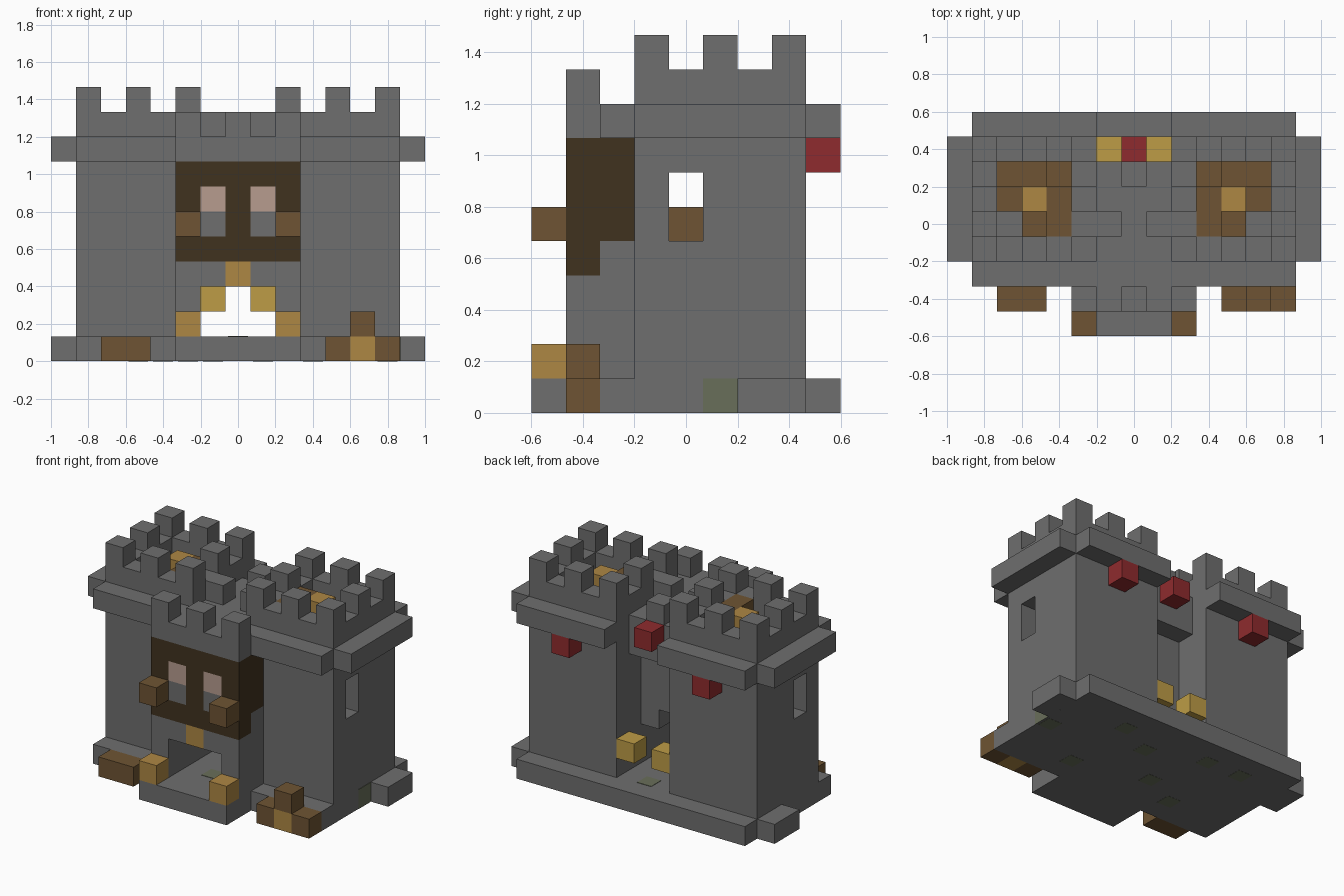
import bpy, bmesh
from mathutils import Vector

cube = bpy.data.objects.get("Cube")
if cube:
    bpy.data.objects.remove(cube, do_unlink=True)

U = 2 / 15          # edge of one block
W, D = 15, 9        # blocks across and deep


def material(name, hex_colour):
    srgb = [int(hex_colour[i:i + 2], 16) / 255 for i in (0, 2, 4)]
    rgba = [((c + 0.055) / 1.055) ** 2.4 for c in srgb] + [1]
    m = bpy.data.materials.new(name)
    m.use_nodes = True
    m.diffuse_color = rgba
    m.node_tree.nodes["Principled BSDF"].inputs["Base Color"].default_value = rgba
    return m


stone = material("grey stone", "6e6e6e")
timber = material("dark timber", "40321f")
wood = material("brown wood", "6e5433")
straw = material("golden wood", "ae8744")
lamp = material("yellow lamp", "bd9c46")
cloth = material("red cloth", "8f2b2e")
pane = material("pink pane", "b79c8f")
moss = material("moss stone", "696f5a")


def part(name, mat, boxes, mirror=False):
    """One object from boxes (x, y, z, width, depth, height) in block units."""
    if mirror:
        boxes = boxes + [(W - x - w, y, z, w, d, h) for x, y, z, w, d, h in boxes]
    bm = bmesh.new()
    for x, y, z, w, d, h in boxes:
        verts = bmesh.ops.create_cube(bm, size=1)["verts"]
        for v in verts:
            v.co = Vector(((x + w * (v.co.x + .5) - W / 2) * U,
                           (y + d * (v.co.y + .5) - D / 2) * U,
                           (z + h * (v.co.z + .5)) * U))
    mesh = bpy.data.meshes.new(name)
    bm.to_mesh(mesh)
    bm.free()
    mesh.materials.append(mat)
    obj = bpy.data.objects.new(name, mesh)
    bpy.context.collection.objects.link(obj)
    return obj


# Foundation with porch and side blocks
part("foundation", stone, [(1, 2, 0, 13, 7, 1), (5, 0, 0, 5, 2, 1),
                           (0, 6, 0, 1, 2, 1), (14, 6, 0, 1, 2, 1)])

# Hollow towers: front and back walls, then side walls with openings
part("tower_walls", stone, [(1, 3, 1, 5, 1, 9), (1, 7, 1, 5, 1, 9)], True)


def side_wall(x, top):
    return [(x, 4, 1, 1, 1, 4), (x, 4, top, 1, 1, 10 - top), (x, 5, 1, 1, 2, 9)]


part("tower_side_walls", stone, side_wall(1, 7) + side_wall(5, 8), True)
part("tower_floors", stone, [(2, 4, 4, 3, 3, 1)], True)
part("tower_ledges", stone, [(1, 2, 8, 4, 1, 1), (1, 8, 8, 5, 1, 1),
                             (0, 3, 8, 1, 5, 1)], True)
part("tower_merlons", stone, [(x, y, 10, 1, 1, 1) for x in (1, 3, 5)
                              for y in (3, 5, 7) if (x, y) != (3, 5)], True)

# Spiral stairs around a post
part("stair_posts", straw, [(3, 5, 5, 1, 1, 5)], True)
steps = [(3, 4, 5), (2, 5, 6), (2, 6, 7), (3, 6, 7), (4, 6, 8), (4, 5, 9), (4, 4, 9)]
part("stair_steps", wood, [(x, y, z, 1, 1, 1) for x, y, z in steps], True)

# Gatehouse: legs, arch shoulders, room and roof
part("gate_legs", stone, [(5, 1, 1, 1, 2, 3), (5, 2, 4, 1, 1, 1)], True)
part("arch_shoulders", stone, [(6, 1, 3, 1, 5, 1)], True)
part("arch_keystone", straw, [(7, 1, 3, 1, 1, 1)])
part("gate_room", stone, [(6, 2, 4, 3, 4, 1), (6, 5, 5, 3, 1, 3),
                          (6, 6, 7, 3, 1, 1)])
part("gate_roof", stone, [(5, 1, 8, 5, 2, 1), (6, 3, 8, 3, 4, 1)])
part("gate_merlons", stone, [(x, 1, 9, 1, 1, 1) for x in (5, 7, 9)]
     + [(7, 6, 9, 1, 1, 1)])
part("roof_steps", stone, [(6, 4, 9, 1, 1, 1)], True)

# Timber front with windows
part("timber_front", timber, [(5, 1, 4, 5, 1, 1), (5, 1, 7, 5, 1, 1)]
     + [(x, 1, 5, 1, 1, 2) for x in (5, 7, 9)])
part("timber_sides", timber, [(5, 2, 5, 1, 1, 3)], True)
part("window_panes", pane, [(6, 1, 6, 1, 1, 1)], True)
part("window_sills", stone, [(6, 1, 5, 1, 1, 1)], True)
part("front_brackets", wood, [(5, 0, 5, 1, 1, 1)], True)

# Porch crates, lamps and banners
part("porch_crates", straw, [(5, 0, 1, 1, 1, 1)], True)
part("left_crates", wood, [(11, 1, 0, 1, 1, 1), (13, 1, 0, 1, 1, 1),
                           (12, 1, 1, 1, 1, 1)])
part("left_golden_crate", straw, [(12, 1, 0, 1, 1, 1)])
part("right_crates", wood, [(2, 1, 0, 2, 1, 1)])
part("passage_lamps", lamp, [(6, 7, 2, 1, 1, 1)], True)
part("tower_banners", cloth, [(3, 8, 7, 1, 1, 1)], True)
part("gate_banner", cloth, [(7, 7, 8, 1, 1, 1)])

# Moss patches as thin plates on the foundation
T = 0.02
patches = [(10, 7), (13, 5), (10, 3), (8, 6), (5, 7), (6, 4), (4, 3), (3, 7)]
part("moss_underside", moss, [(x + .1, y + .1, 0, .8, .8, T) for x, y in patches]).location.z = -0.001
part("moss_floor", moss, [(7.1, y + .1, 1, .8, .8, T) for y in (2, 7)])
part("moss_side", moss, [(14, 5, 0, T, 1, 1)])
